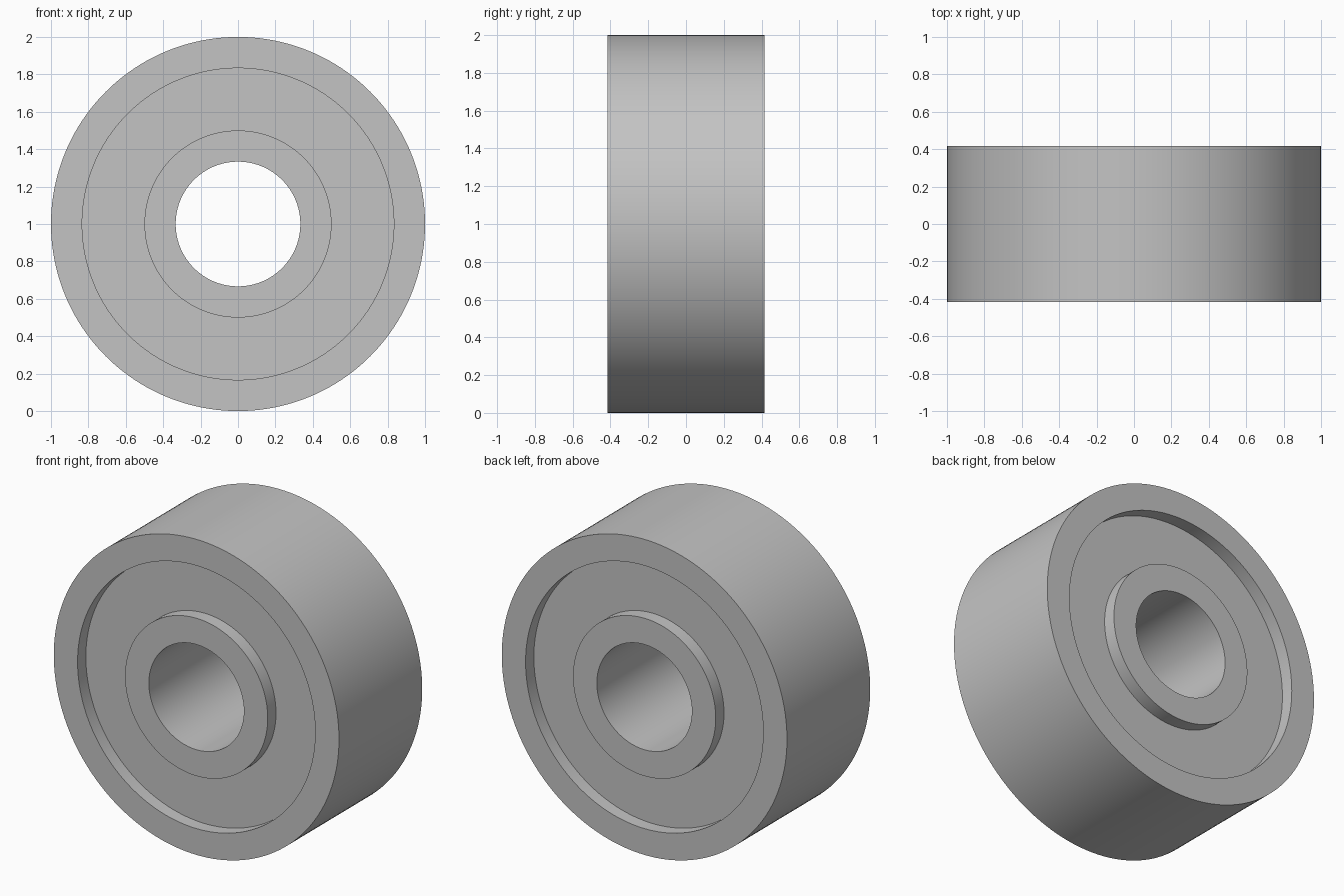
import bpy
import bmesh
import math
from mathutils import Matrix, Vector

cube = bpy.data.objects.get("Cube")
if cube:
    bpy.data.objects.remove(cube, do_unlink=True)

SEGMENTS = 160
CENTRE = Vector((0, 0, 1))
HALF_WIDTH = 0.4167
RECESS = 0.0833

# Single steel grey material
steel = bpy.data.materials.new("steel_grey")
steel.use_nodes = True
colour = (0.55, 0.55, 0.55, 1)
steel.diffuse_color = colour
steel.node_tree.nodes["Principled BSDF"].inputs["Base Color"].default_value = colour


def ring(name, inner, outer, half):
    """Revolve a rectangular section around the y axis."""
    bm = bmesh.new()
    section = [(inner, -half), (outer, -half), (outer, half), (inner, half)]
    verts = [bm.verts.new((r, y, 0)) for r, y in section]
    edges = [bm.edges.new((verts[i], verts[(i + 1) % 4])) for i in range(4)]
    bmesh.ops.spin(bm, geom=verts + edges, cent=(0, 0, 0), axis=(0, 1, 0),
                   angle=2 * math.pi, steps=SEGMENTS)
    bmesh.ops.remove_doubles(bm, verts=bm.verts, dist=0.0001)
    bmesh.ops.recalc_face_normals(bm, faces=bm.faces)
    bmesh.ops.transform(bm, matrix=Matrix.Translation(CENTRE), verts=bm.verts)
    mesh = bpy.data.meshes.new(name)
    bm.to_mesh(mesh)
    bm.free()
    mesh.materials.append(steel)
    obj = bpy.data.objects.new(name, mesh)
    bpy.context.collection.objects.link(obj)
    bpy.ops.object.select_all(action='DESELECT')
    obj.select_set(True)
    bpy.context.view_layer.objects.active = obj
    bpy.ops.object.shade_smooth_by_angle(angle=math.radians(30))
    return obj


# Outer race, inner race and the recessed shield seated into both
ring("outer_race", 0.8333, 1.0, HALF_WIDTH)
ring("inner_race", 0.3333, 0.5, HALF_WIDTH)
ring("shield", 0.49, 0.845, HALF_WIDTH - RECESS)
